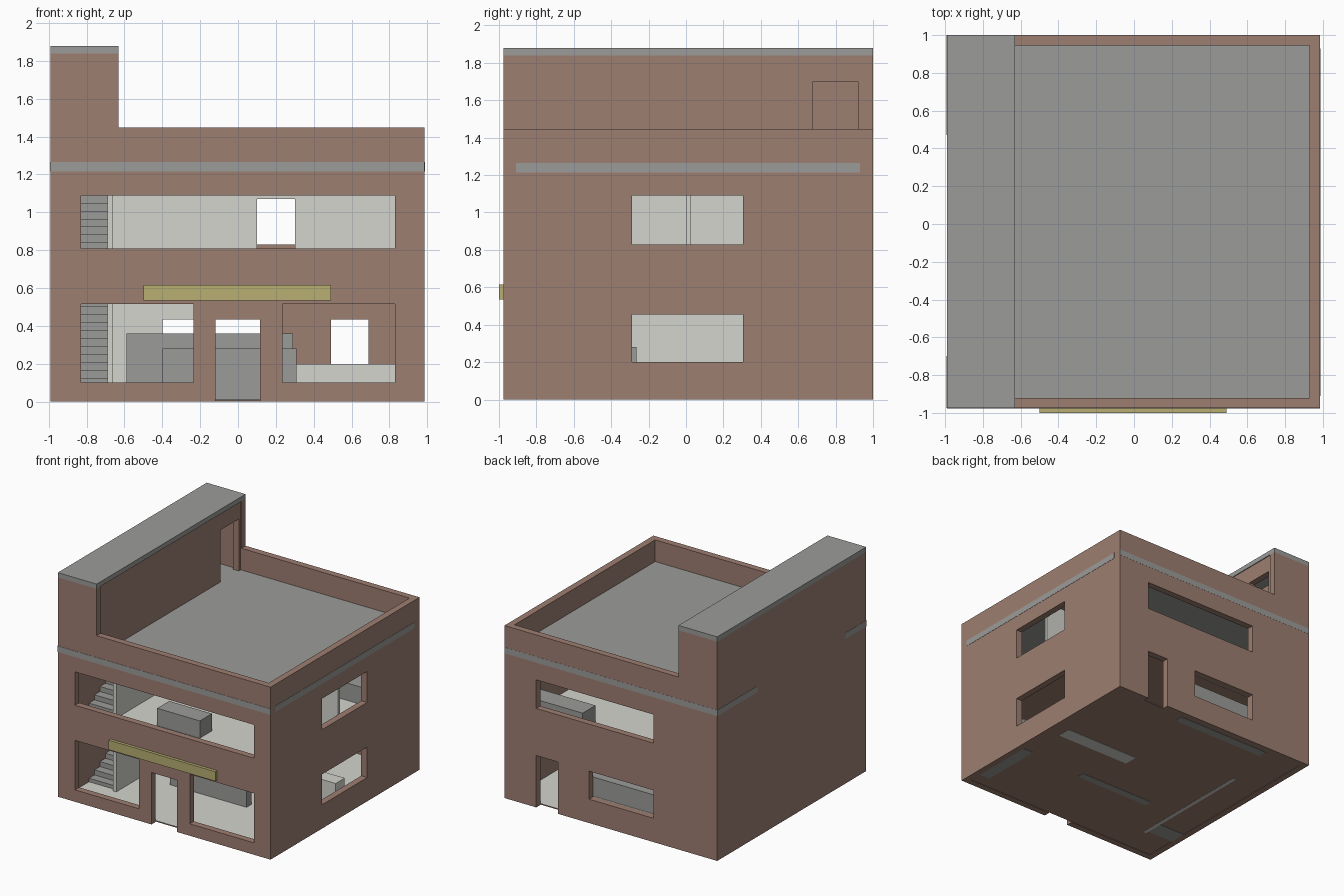
import bpy, bmesh

cube = bpy.data.objects.get("Cube")
if cube:
    bpy.data.objects.remove(cube, do_unlink=True)


def material(name, rgb):
    m = bpy.data.materials.new(name)
    m.use_nodes = True
    m.diffuse_color = (*rgb, 1)
    bsdf = next(n for n in m.node_tree.nodes if n.type == 'BSDF_PRINCIPLED')
    bsdf.inputs["Base Color"].default_value = (*rgb, 1)
    return m


BRICK = material("brick brown", (0.34, 0.21, 0.165))
GREY = material("concrete grey", (0.33, 0.33, 0.32))
LIGHT = material("light plaster", (0.66, 0.66, 0.62))
YELLOW = material("olive yellow", (0.48, 0.43, 0.17))


def finish(name, bm, mat, top=None):
    """Make an object; faces that point up may take a second material."""
    bmesh.ops.recalc_face_normals(bm, faces=bm.faces)
    me = bpy.data.meshes.new(name)
    me.materials.append(mat)
    if top:
        me.materials.append(top)
        for f in bm.faces:
            f.material_index = int(f.normal.z > 0.9)
    bm.to_mesh(me)
    bm.free()
    ob = bpy.data.objects.new(name, me)
    bpy.context.scene.collection.objects.link(ob)
    return ob


def add_box(bm, x, y, z):
    verts = bmesh.ops.create_cube(bm, size=1)["verts"]
    for v in verts:
        v.co = [lo + (c + 0.5) * (hi - lo) for c, (lo, hi) in zip(v.co, (x, y, z))]


def box(name, x, y, z, mat, top=None):
    bm = bmesh.new()
    add_box(bm, x, y, z)
    return finish(name, bm, mat, top)


def wall(name, axis, depth, span, height, holes, mat):
    """Wall across x or y with rectangular openings (u0, u1, z0, z1)."""
    us = sorted({*span, *(u for h in holes for u in h[:2])})
    zs = sorted({*height, *(z for h in holes for z in h[2:])})
    bm = bmesh.new()

    def vert(u, z):
        return bm.verts.new((u, depth[0], z) if axis == 'x' else (depth[0], u, z))

    for u0, u1 in zip(us, us[1:]):
        for z0, z1 in zip(zs, zs[1:]):
            u, z = (u0 + u1) / 2, (z0 + z1) / 2
            if not any(h[0] < u < h[1] and h[2] < z < h[3] for h in holes):
                bm.faces.new([vert(u0, z0), vert(u1, z0), vert(u1, z1), vert(u0, z1)])
    bmesh.ops.remove_doubles(bm, verts=bm.verts, dist=0.0001)
    out = bmesh.ops.extrude_face_region(bm, geom=bm.faces[:], use_keep_orig=True)
    step = depth[1] - depth[0]
    moved = [g for g in out["geom"] if isinstance(g, bmesh.types.BMVert)]
    bmesh.ops.translate(bm, verts=moved, vec=(0, step, 0) if axis == 'x' else (step, 0, 0))
    bmesh.ops.recalc_face_normals(bm, faces=bm.faces)
    bmesh.ops.dissolve_limit(bm, angle_limit=0.01, verts=bm.verts, edges=bm.edges)
    return finish(name, bm, mat)


# Main dimensions
LEFT, RIGHT, FRONT, BACK = -0.99, 0.985, -0.975, 1.0
IN_L, IN_R, IN_F, IN_B = -0.935, 0.93, -0.92, 0.945
PARAPET, CAP, TOP = 1.447, 1.84, 1.88
TOWER = -0.63
FLOOR2, ROOF = 0.63, 1.265
STAIR_X = (IN_L, -0.69)
step_down = (TOWER, RIGHT, PARAPET, CAP)

# Outer walls
wall("front_wall", 'x', (FRONT, IN_F), (LEFT, RIGHT), (0, CAP), [
    step_down,
    (-0.83, 0.83, 0.81, 1.09),
    (-0.83, -0.235, 0.1, 0.515),
    (-0.12, 0.115, 0, 0.435),
    (0.235, 0.83, 0.1, 0.515)], BRICK)
wall("back_wall", 'x', (IN_B, BACK), (LEFT, RIGHT), (0, CAP), [
    step_down,
    (-0.4, 0.69, 0.83, 1.07),
    (-0.4, 0.2, 0.2, 0.435),
    (0.49, 0.69, 0, 0.435)], BRICK)
wall("right_side_wall", 'y', (IN_R, RIGHT), (IN_F, IN_B), (0, PARAPET), [
    (-0.29, 0.305, 0.83, 1.09),
    (-0.29, 0.305, 0.2, 0.455)], BRICK)
wall("left_side_wall", 'y', (LEFT, IN_L), (IN_F, IN_B), (0, CAP), [], BRICK)

# Stair tower on the roof
wall("tower_inner_wall", 'y', (-0.69, -0.637), (IN_F, IN_B), (1.22, CAP),
     [(0.68, 0.92, ROOF, 1.7)], BRICK)
box("tower_cap", (LEFT, TOWER), (FRONT, BACK), (CAP, TOP), GREY)

# Floors and roof
box("ground_floor", (IN_L, IN_R), (IN_F, IN_B), (0.003, 0.012), BRICK, LIGHT)
box("upper_floor", (-0.69, IN_R), (IN_F, IN_B), (0.585, FLOOR2), BRICK, LIGHT)
box("upper_landing", STAIR_X, (0.45, IN_B), (0.585, FLOOR2), BRICK, LIGHT)
box("roof_slab", (-0.69, IN_R), (IN_F, IN_B), (1.22, ROOF), GREY)
box("roof_landing", STAIR_X, (0.45, IN_B), (1.22, ROOF), GREY)

# Slab edge bands on the outside
band = (1.215, 1.265)
box("front_band", (LEFT, RIGHT), (FRONT - 0.002, FRONT + 0.002), band, GREY)
box("back_band", (LEFT, RIGHT), (BACK - 0.002, BACK + 0.001), band, GREY)
box("right_band", (RIGHT - 0.002, RIGHT + 0.002), (-0.91, 0.93), band, GREY)
for name, y in (("left_band_back", (0.47, BACK)), ("left_band_front", (FRONT, -0.7))):
    box(name, (LEFT - 0.002, LEFT + 0.002), y, band, GREY)

# Sign board
box("sign_board", (-0.5, 0.49), (-1, FRONT), (0.535, 0.615), YELLOW)

# Stairs
STEPS, START, END = 15, -0.64, 0.45
run = (END - START) / STEPS
for name, base in (("lower_stairs", 0), ("upper_stairs", FLOOR2)):
    rise = FLOOR2 / STEPS
    bm = bmesh.new()
    for i in range(STEPS):
        y = START + i * run
        add_box(bm, STAIR_X, (y, y + run), (base + max(0, i - 1) * rise, base + (i + 1) * rise))
    finish(name, bm, GREY)
wall("stair_wall", 'y', (-0.69, -0.66), (-0.67, 0.45), (0, 1.22), [], LIGHT)

# Inner walls
wall("upper_partition", 'x', (0, 0.025), (-0.66, IN_R), (FLOOR2, 1.22),
     [(0.1, 0.3, FLOOR2, 1.07)], LIGHT)
wall("lower_back_lining", 'x', (IN_B - 0.008, IN_B), (IN_L, 0.2), (0.012, 0.585),
     [(-0.4, 0.2, 0.2, 0.435)], LIGHT)

# Counters
box("front_counter", (-0.4, 0.31), (-0.33, -0.265), (0, 0.28), GREY)
box("back_counter", (-0.59, 0.29), (0.86, 0.936), (0, 0.36), GREY)
box("side_counter", (0.835, IN_R), (-0.81, -0.265), (0, 0.28), GREY)
box("middle_counter", (0.15, 0.85), (0.08, 0.2), (0, 0.2), LIGHT)
box("upper_front_counter", (-0.33, 0.066), (-0.6, -0.44), (FLOOR2, 0.775), GREY)
box("upper_back_counter", (0.42, IN_R), (0.6, 0.77), (FLOOR2, 0.775), GREY)
